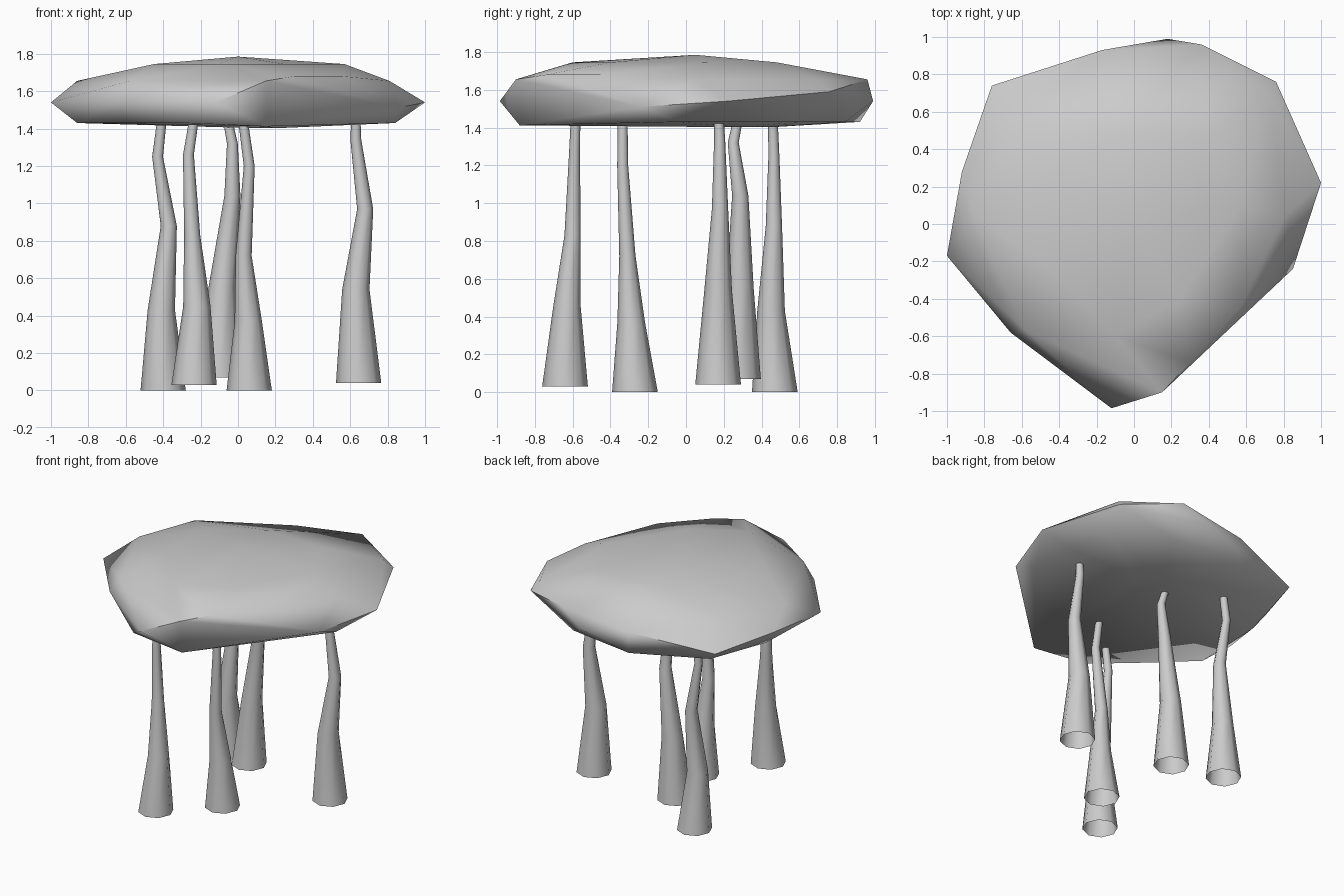
import bpy
import bmesh
import math
from mathutils import Vector

if "Cube" in bpy.data.objects:
    bpy.data.objects.remove(bpy.data.objects["Cube"], do_unlink=True)

grey = bpy.data.materials.new("plain_grey")
grey.use_nodes = True
grey.diffuse_color = (0.6, 0.6, 0.6, 1)
grey.node_tree.nodes["Principled BSDF"].inputs["Base Color"].default_value = (0.6, 0.6, 0.6, 1)


def finish(name, bm, angle):
    bmesh.ops.recalc_face_normals(bm, faces=bm.faces)
    mesh = bpy.data.meshes.new(name)
    bm.to_mesh(mesh)
    bm.free()
    mesh.materials.append(grey)
    obj = bpy.data.objects.new(name, mesh)
    bpy.context.collection.objects.link(obj)
    bpy.ops.object.select_all(action='DESELECT')
    obj.select_set(True)
    bpy.context.view_layer.objects.active = obj
    bpy.ops.object.shade_smooth_by_angle(angle=math.radians(angle))


# Crooked tapering stalk, open at both ends
def stalk(name, path, sides=8):
    radii = (0.121, 0.073, 0.043, 0.029, 0.026, 0.026)
    points = [Vector(p) for p in path]
    points.append(Vector((points[-1].x, points[-1].y, 1.46)))
    bm = bmesh.new()
    rings = []
    for centre, radius in zip(points, radii):
        ring = []
        for i in range(sides):
            a = math.tau * i / sides
            ring.append(bm.verts.new(centre + radius * Vector((math.cos(a), math.sin(a), 0))))
        rings.append(ring)
    for low, high in zip(rings, rings[1:]):
        for i in range(sides):
            j = (i + 1) % sides
            bm.faces.new((low[i], low[j], high[j], high[i]))
    finish(name, bm, 60)


stalk("back_right_stalk", [(-.40, .47, 0), (-.41, .45, .43), (-.37, .465, .88), (-.43, .465, 1.25), (-.41, .46, 1.42)])
stalk("front_right_stalk", [(-.235, -.64, .03), (-.22, -.63, .45), (-.245, -.60, .83), (-.265, -.59, 1.26), (-.24, -.585, 1.42)])
stalk("back_middle_stalk", [(-.10, .275, .07), (-.085, .285, .55), (-.03, .287, 1.04), (-.03, .25, 1.32), (-.05, .27, 1.42)])
stalk("front_middle_stalk", [(.06, -.27, 0), (.055, -.29, .37), (.03, -.31, .72), (.06, -.335, 1.2), (.03, -.335, 1.42)])
stalk("left_stalk", [(.645, .17, .04), (.63, .17, .54), (.68, .18, .97), (.63, .178, 1.34), (.63, .175, 1.42)])

# Lumpy flattened cap, wrapped around stacked outlines
outlines = {
    1.402: [(.1, .45), (.2, .3)],
    1.412: [(.15, -.88)],
    1.43: [(.84, -.04), (-.28, -.84), (-.6, -.55), (-.86, -.3), (-.84, .25),
           (-.68, .68), (-.17, .92), (.35, .84), (.72, .6), (.82, .3)],
    1.51: [(.85, -.24), (-.76, .74)],
    1.54: [(1, .22), (-.12, -.985), (-.66, -.58), (-1, -.17), (-.92, .28), (.18, .99)],
    1.59: [(-.17, .93), (.76, .76)],
    1.655: [(.81, .05), (.72, .7), (.36, .96), (-.7, .49), (-.86, .06),
            (-.58, -.57), (.15, -.9)],
    1.68: [(.56, -.46), (.3, -.74)],
    1.745: [(.57, .1), (.4, .48), (-.1, .48), (-.45, .25), (-.45, -.25), (-.1, -.6), (.25, -.4)],
    1.785: [(0, .05)],
}
bm = bmesh.new()
for z, outline in outlines.items():
    for x, y in outline:
        bm.verts.new((x, y, z))
bmesh.ops.convex_hull(bm, input=bm.verts[:])
spare = [v for v in bm.verts if not v.link_faces]
bmesh.ops.delete(bm, geom=spare, context='VERTS')
finish("cap", bm, 60)
